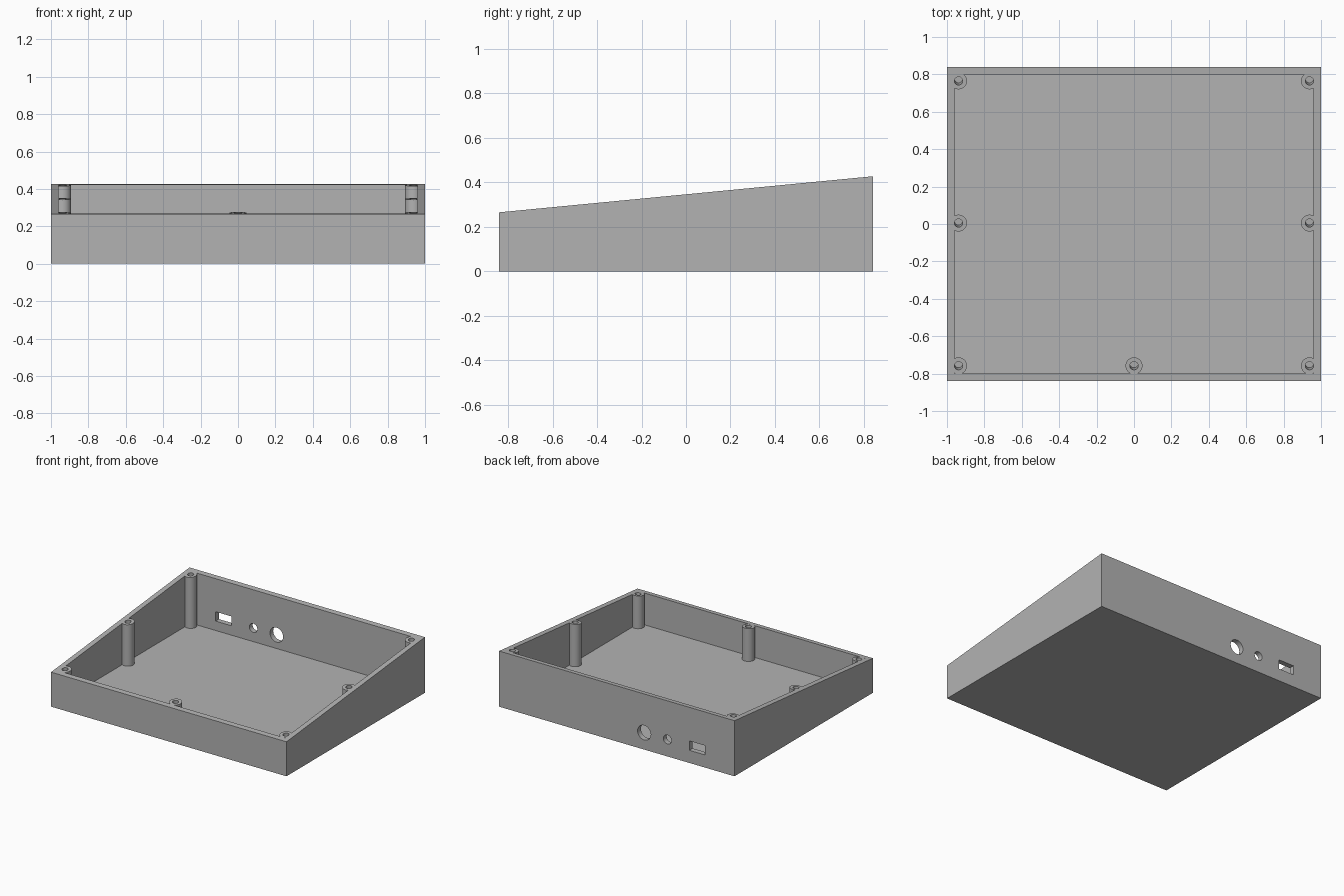
import bpy
import math
from mathutils import Vector

if "Cube" in bpy.data.objects:
    bpy.data.objects.remove(bpy.data.objects["Cube"], do_unlink=True)

HALF_X, HALF_Y = 1.0, 0.84
FRONT_H, BACK_H = 0.265, 0.427
WALL, FLOOR = 0.04, 0.025
SLOPE = (BACK_H - FRONT_H) / (2 * HALF_Y)
TILT = math.atan(SLOPE)

grey = bpy.data.materials.new("Plain grey")
grey.use_nodes = True
GREY = (0.45, 0.45, 0.45, 1)
grey.diffuse_color = GREY
grey.node_tree.nodes["Principled BSDF"].inputs["Base Color"].default_value = GREY


def top_z(y):
    return FRONT_H + SLOPE * (y + HALF_Y)


def prism(name, profile, half_width):
    """Extrude a (y, z) profile along x."""
    n = len(profile)
    verts = [(x, y, z) for x in (-half_width, half_width) for y, z in profile]
    faces = [tuple(range(n - 1, -1, -1)), tuple(range(n, 2 * n))]
    faces += [(i, (i + 1) % n, (i + 1) % n + n, i + n) for i in range(n)]
    mesh = bpy.data.meshes.new(name)
    mesh.from_pydata(verts, [], faces)
    obj = bpy.data.objects.new(name, mesh)
    bpy.context.collection.objects.link(obj)
    obj.data.materials.append(grey)
    return obj


def box(name, size, centre):
    y, z = size[1] / 2, size[2] / 2
    obj = prism(name, [(-y, -z), (y, -z), (y, z), (-y, z)], size[0] / 2)
    obj.location = centre
    return obj


def cylinder(name, radius, depth, centre, tilt=0.0):
    bpy.ops.mesh.primitive_cylinder_add(vertices=32, radius=radius, depth=depth,
                                        location=centre, rotation=(tilt, 0, 0))
    obj = bpy.context.object
    obj.name = name
    obj.data.materials.append(grey)
    return obj


def combine(target, tool, operation):
    """Apply a boolean and discard the tool."""
    mod = target.modifiers.new("cut", "BOOLEAN")
    mod.operation, mod.solver, mod.object = operation, "EXACT", tool
    bpy.context.view_layer.objects.active = target
    bpy.ops.object.modifier_apply(modifier=mod.name)
    bpy.data.objects.remove(tool, do_unlink=True)


# Tray: tall open box, trimmed to the slope later
case = box("sloped_case", (2 * HALF_X, 2 * HALF_Y, 0.6), (0, 0, 0.3))
cavity = box("cavity", (2 * (HALF_X - WALL), 2 * (HALF_Y - WALL), 1), (0, 0, FLOOR + 0.5))
combine(case, cavity, "DIFFERENCE")

# Screw posts: three along each side, one at the middle of the front
posts = [(x, y) for x in (-0.938, 0.938) for y in (-0.758, 0.005, 0.765)]
posts.append((0, -0.758))
for x, y in posts:
    combine(case, cylinder("screw_post", 0.045, 0.54, (x, y, 0.28)), "UNION")

# Sloping top edge
wedge = prism("slope_cutter", [(-1, top_z(-1)), (1, top_z(1)), (1, 1), (-1, 1)], 1.5)
combine(case, wedge, "DIFFERENCE")

# Screw holes, square to the sloping edge
for x, y in posts:
    hole = cylinder("screw_hole", 0.022, 0.24, Vector((x, y, top_z(y))), TILT)
    combine(case, hole, "DIFFERENCE")

# Connector openings through the back wall
for x, radius in ((-0.233, 0.056), (-0.43, 0.034)):
    port = cylinder("round_port", radius, 0.2, (x, HALF_Y - WALL / 2, 0.13), math.pi / 2)
    combine(case, port, "DIFFERENCE")
slot = box("slot_port", (0.134, 0.2, 0.072), (-0.683, HALF_Y - WALL / 2, 0.133))
combine(case, slot, "DIFFERENCE")

bpy.ops.object.select_all(action="DESELECT")
case.select_set(True)
bpy.context.view_layer.objects.active = case
bpy.ops.object.shade_smooth_by_angle(angle=math.radians(30))
